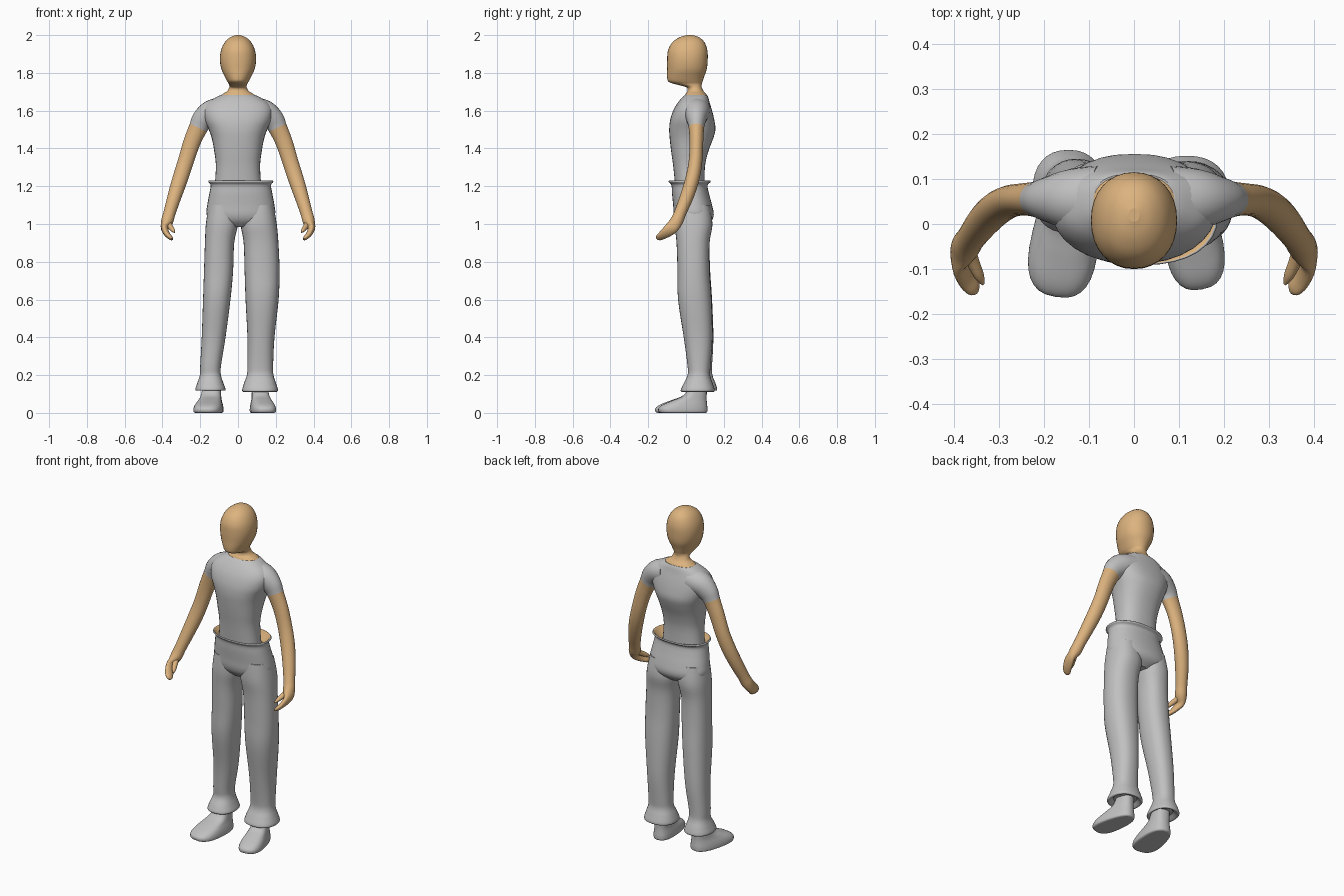
import bpy, bmesh, math
from mathutils import Vector


def material(name, rgb):
    m = bpy.data.materials.new(name)
    m.diffuse_color = (*rgb, 1)
    return m


GREY = material("grey cloth", (0.53, 0.53, 0.53))
SKIN = material("tan skin", (0.72, 0.45, 0.21))


def interpolate(rows, steps):
    """Catmull-Rom through the rows; yields (position along rows, values)."""
    out = []
    for i in range(len(rows) - 1):
        a, b, c, d = (rows[max(i - 1, 0)], rows[i], rows[i + 1],
                      rows[min(i + 2, len(rows) - 1)])
        for s in range(steps):
            t = s / steps
            out.append((i + t, [0.5 * (2 * q + (r - p) * t
                       + (2 * p - 5 * q + 4 * r - w) * t * t
                       + (3 * q - p - 3 * r + w) * t ** 3)
                       for p, q, r, w in zip(a, b, c, d)]))
    out.append((len(rows) - 1, list(rows[-1])))
    return out


def loft(name, rows, mats, split=None, power=2.0, taper=0.0, follow=False,
         steps=4, segs=32):
    """Skin rings of (cx, cy, cz, ru, rv). Faces before ring `split` use the
    first material, the rest the last. follow=True turns rings along the path."""
    rings = interpolate(rows, steps)
    bm = bmesh.new()
    loops = []
    for k, (_, (cx, cy, cz, ru, rv)) in enumerate(rings):
        u, v = Vector((1, 0, 0)), Vector((0, 1, 0))
        if follow:
            p = Vector(rings[max(k - 1, 0)][1][:3])
            q = Vector(rings[min(k + 1, len(rings) - 1)][1][:3])
            t = (q - p).normalized()
            v = (v - t * v.dot(t)).normalized()
            u = v.cross(t)
        loop = []
        for j in range(segs):
            a = 2 * math.pi * j / segs
            c, s = math.cos(a), math.sin(a)
            c = math.copysign(abs(c) ** (2 / power), c)
            s = math.copysign(abs(s) ** (2 / power), s)
            loop.append(bm.verts.new(Vector((cx, cy, cz))
                        + u * (c * ru * (1 - taper * s)) + v * (s * rv)))
        loops.append(loop)
    for k in range(len(loops) - 1):
        for j in range(segs):
            n = (j + 1) % segs
            f = bm.faces.new((loops[k][j], loops[k][n],
                              loops[k + 1][n], loops[k + 1][j]))
            f.smooth = True
            if split is not None and rings[k][0] >= split:
                f.material_index = len(mats) - 1
    bm.faces.new(loops[0])
    f = bm.faces.new(loops[-1])
    if split is not None:
        f.material_index = len(mats) - 1
    bmesh.ops.recalc_face_normals(bm, faces=bm.faces)
    me = bpy.data.meshes.new(name)
    bm.to_mesh(me)
    bm.free()
    for m in mats:
        me.materials.append(m)
    ob = bpy.data.objects.new(name, me)
    bpy.context.collection.objects.link(ob)
    return ob


def level(rows):
    """Horizontal rings from (z, x0, x1, y0, y1)."""
    return [((x0 + x1) / 2, (y0 + y1) / 2, z, (x1 - x0) / 2, (y1 - y0) / 2)
            for z, x0, x1, y0, y1 in rows]


def centred(rows, cx=0):
    """Horizontal rings from (z, half width, y0, y1)."""
    return level([(z, cx - w, cx + w, a, b) for z, w, a, b in rows])


# Head and neck
loft("head_and_neck", centred([
    (2.0, .012, .005, .035), (1.988, .042, -.035, .07), (1.962, .07, -.072, .098),
    (1.92, .09, -.095, .113), (1.87, .096, -.1, .115), (1.82, .088, -.1, .11),
    (1.78, .07, -.1, .096), (1.755, .057, -.094, .088), (1.742, .049, -.065, .084),
    (1.725, .046, .0, .083), (1.705, .056, .008, .092), (1.692, .075, .0, .104),
    (1.68, .093, -.007, .112)]), [SKIN], power=2.15)

# Shirt body
loft("shirt", centred([
    (1.682, .092, -.006, .112), (1.67, .118, -.02, .118), (1.64, .162, -.045, .126),
    (1.6, .182, -.068, .138), (1.55, .176, -.084, .15), (1.5, .155, -.089, .156),
    (1.45, .138, -.086, .143), (1.38, .125, -.078, .117), (1.3, .117, -.067, .1),
    (1.18, .125, -.055, .098)]), [GREY], power=2.4)

# Arms: short sleeve, bare arm, mitten hand and thumb
ARM = [(.08, .055, 1.605, .068, .075), (.14, .055, 1.588, .068, .068),
       (.185, .055, 1.552, .06, .052), (.21, .055, 1.51, .05, .041),
       (.245, .055, 1.43, .045, .036), (.277, .05, 1.33, .042, .036),
       (.306, .034, 1.24, .041, .037), (.335, .006, 1.15, .037, .036),
       (.362, -.03, 1.06, .032, .032), (.375, -.05, 1.015, .032, .034),
       (.388, -.078, .978, .02, .034), (.376, -.115, .947, .015, .028),
       (.357, -.143, .927, .011, .02), (.35, -.153, .92, .003, .006)]
THUMB = [(.372, -.05, 1.01, .018, .018), (.36, -.082, .988, .015, .015),
         (.345, -.115, .968, .011, .012), (.336, -.134, .956, .003, .004)]
for side, sx in (("left", -1), ("right", 1)):
    def mirror(rows):
        return [(sx * r[0], *r[1:]) for r in rows]
    loft(side + "_arm", mirror(ARM), [GREY, SKIN], split=3, follow=True, segs=24)
    loft(side + "_thumb", mirror(THUMB), [SKIN], follow=True, segs=12)

# Trouser hips with flared waist rim and tan lining
loft("trouser_hips", centred([
    (1.185, .12, -.052, .095), (1.212, .148, -.077, .115), (1.23, .166, -.088, .126),
    (1.222, .172, -.091, .13), (1.205, .16, -.077, .114), (1.16, .167, -.074, .122),
    (1.1, .178, -.068, .138), (1.05, .181, -.064, .147), (1.015, .15, -.05, .135),
    (.985, .06, -.02, .1)], cx=.015), [SKIN, GREY], split=2, power=2.3)

# Trouser legs with flared cuffs
loft("left_trouser_leg", level([
    (1.1, -.155, .0, -.055, .125), (1.0, -.17, .0, -.058, .138),
    (.9, -.175, -.02, -.05, .125), (.75, -.18, -.026, -.042, .128),
    (.6, -.185, -.04, -.036, .138), (.4, -.192, -.066, .0, .145),
    (.25, -.2, -.09, .014, .138), (.2, -.202, -.09, .016, .14),
    (.16, -.215, -.078, -.005, .155), (.125, -.226, -.066, -.02, .165),
    (.118, -.215, -.075, -.01, .155), (.135, -.19, -.09, .01, .135)]),
    [GREY], power=2.3)
loft("right_trouser_leg", level([
    (1.1, .03, .188, -.055, .125), (1.0, .015, .205, -.06, .14),
    (.9, .03, .214, -.05, .125), (.75, .035, .22, -.045, .125),
    (.6, .04, .215, -.042, .135), (.4, .05, .193, -.012, .14),
    (.25, .05, .186, .008, .13), (.2, .047, .188, .008, .128),
    (.16, .033, .2, -.01, .14), (.12, .022, .212, -.028, .152),
    (.112, .032, .2, -.018, .142), (.13, .055, .18, .005, .125)]),
    [GREY], power=2.3)

# Shoes, toes turned outward about the heel
SHOE = [(.0, .062, -.15, .105), (.006, .07, -.162, .113), (.025, .07, -.162, .114),
        (.045, .065, -.135, .112), (.068, .056, -.075, .11), (.095, .049, -.01, .11),
        (.15, .044, .025, .112)]
for side, x, turn, length in (("left", -.148, -9, 1.0), ("right", .125, 10, .9)):
    rows = [(z, w * (1.05 if x < 0 else .9), y0 * length, y1)
            for z, w, y0, y1 in SHOE]
    shoe = loft(side + "_shoe", centred(rows), [GREY], power=2.6, taper=.14)
    shoe.location.x = x
    shoe.rotation_euler.z = math.radians(turn)
